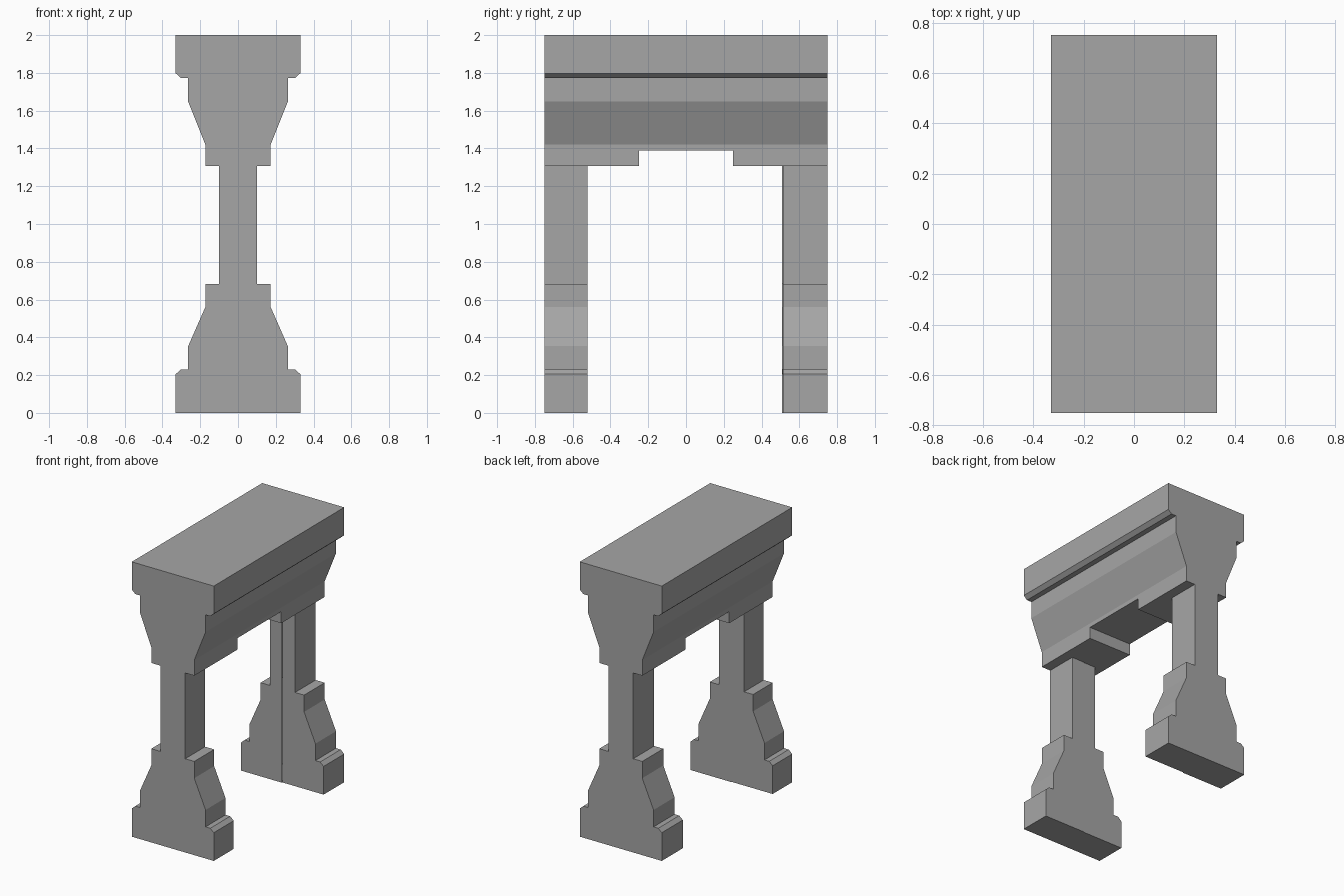
import bpy, bmesh

if "Cube" in bpy.data.objects:
    bpy.data.objects.remove(bpy.data.objects["Cube"], do_unlink=True)

# Single stone colour
stone = bpy.data.materials.new("stone_grey")
stone.use_nodes = True
grey = (0.38, 0.38, 0.38, 1)
stone.diffuse_color = grey
stone.node_tree.nodes["Principled BSDF"].inputs["Base Color"].default_value = grey

HALF_LENGTH = 0.75
BEAM_BOTTOM = 1.306


def add_object(name, bm):
    bmesh.ops.recalc_face_normals(bm, faces=bm.faces)
    mesh = bpy.data.meshes.new(name)
    bm.to_mesh(mesh)
    bm.free()
    mesh.materials.append(stone)
    ob = bpy.data.objects.new(name, mesh)
    bpy.context.collection.objects.link(ob)
    return ob


def prism(bm, points, y0, y1):
    """Extrude an (x, z) outline from y0 to y1."""
    face = bm.faces.new([bm.verts.new((x, y0, z)) for x, z in points])
    out = bmesh.ops.extrude_face_region(bm, geom=[face])
    for item in out["geom"]:
        if isinstance(item, bmesh.types.BMVert):
            item.co.y = y1


# Right-hand half outlines, listed upwards
beam_half = [(0.173, BEAM_BOTTOM), (0.173, 1.42), (0.264, 1.648),
             (0.264, 1.773), (0.302, 1.773), (0.33, 1.798), (0.33, 2)]
leg_half = [(0.33, 0), (0.33, 0.205), (0.302, 0.23), (0.264, 0.23),
            (0.264, 0.353), (0.173, 0.56), (0.173, 0.682),
            (0.1, 0.682), (0.1, BEAM_BOTTOM)]

# Moulded top beam
bm = bmesh.new()
mirrored = [(-x, z) for x, z in reversed(beam_half)]
prism(bm, beam_half + mirrored, -HALF_LENGTH, HALF_LENGTH)
beam = add_object("top_beam", bm)

# Shallow recess in the middle of the beam's underside
bm = bmesh.new()
prism(bm, [(-0.3, 1.2), (0.3, 1.2), (0.3, 1.39), (-0.3, 1.39)], -0.25, 0.25)
cutter = add_object("recess_cutter", bm)
cutter.hide_render = True
cutter.hide_set(True)
cut = beam.modifiers.new("recess", "BOOLEAN")
cut.operation = "DIFFERENCE"
cut.solver = "EXACT"
cut.object = cutter


# Legs in two halves, whose inner faces meet at a hairline step
def leg(name, outer, inner_left, inner_right):
    bm = bmesh.new()
    for side, inner in ((1, inner_left), (-1, inner_right)):
        outline = [(0, 0)] + leg_half + [(0, BEAM_BOTTOM)]
        prism(bm, [(side * x, z) for x, z in outline], outer, inner)
    # Drop the faces hidden between the halves and under the beam
    hidden = [f for f in bm.faces
              if all(abs(v.co.x) < 1e-5 for v in f.verts)
              or all(v.co.z > BEAM_BOTTOM - 1e-4 for v in f.verts)]
    bmesh.ops.delete(bm, geom=hidden, context="FACES")
    bmesh.ops.remove_doubles(bm, verts=bm.verts, dist=1e-5)
    return add_object(name, bm)


leg("front_leg", -HALF_LENGTH, -0.521, -0.525)
leg("back_leg", HALF_LENGTH, 0.513, 0.508)
